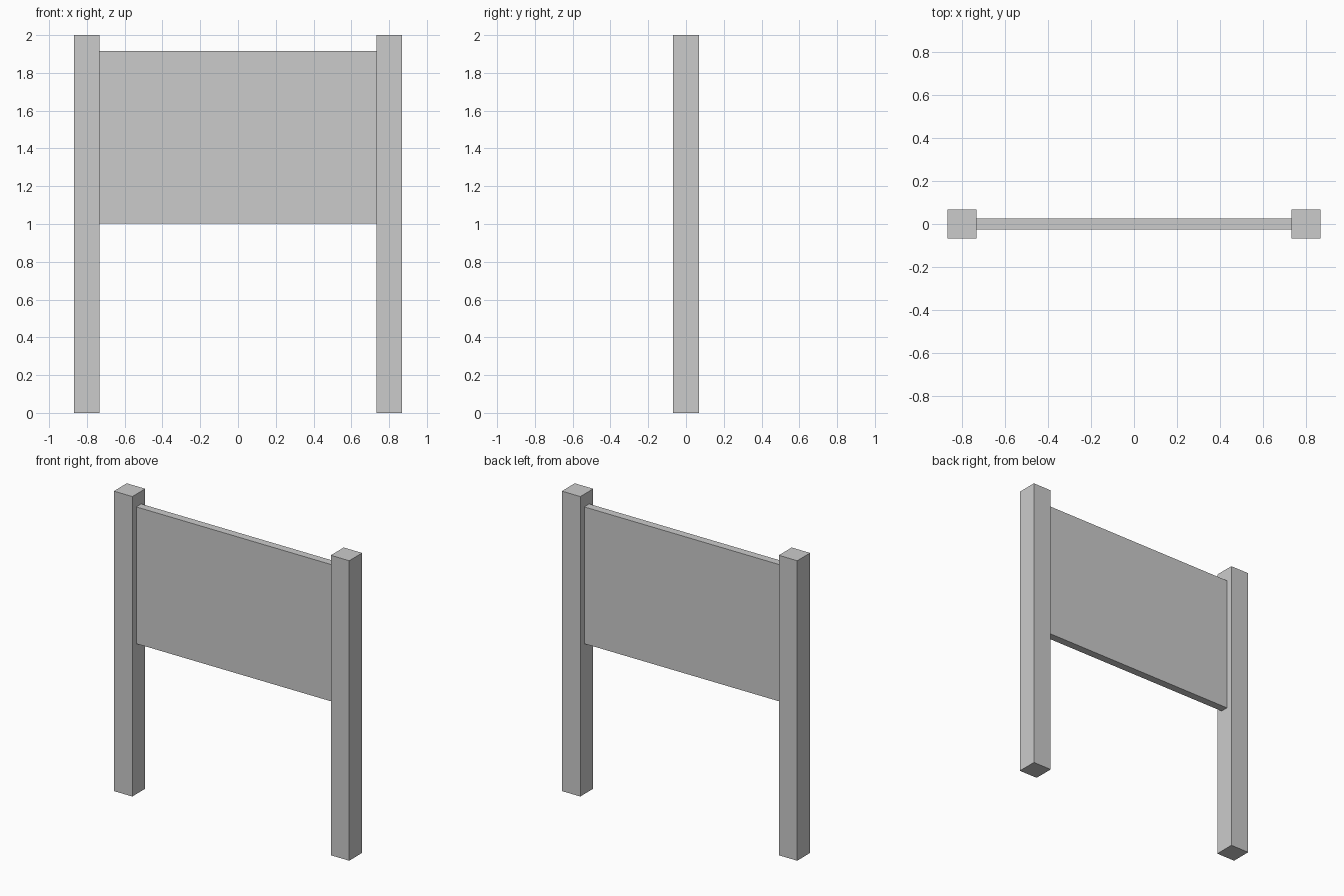
import bpy

if "Cube" in bpy.data.objects:
    bpy.data.objects.remove(bpy.data.objects["Cube"])


def box(name, x, y, z):
    """Axis-aligned box from (min, max) ranges."""
    bpy.ops.mesh.primitive_cube_add(
        size=1, location=[(a + b) / 2 for a, b in (x, y, z)])
    ob = bpy.context.object
    ob.name = name
    ob.scale = [b - a for a, b in (x, y, z)]
    bpy.ops.object.transform_apply(location=False, rotation=False, scale=True)
    return ob


HALF_POST = 0.068
POST_X = 0.80
INNER = POST_X - HALF_POST

# Two square posts
for side, name in ((-1, "left_post"), (1, "right_post")):
    cx = side * POST_X
    box(name, (cx - HALF_POST, cx + HALF_POST), (-HALF_POST, HALF_POST), (0, 2))

# Thin board spanning between the inner post faces
box("sign_board", (-INNER, INNER), (-0.026, 0.026), (1.003, 1.915))
